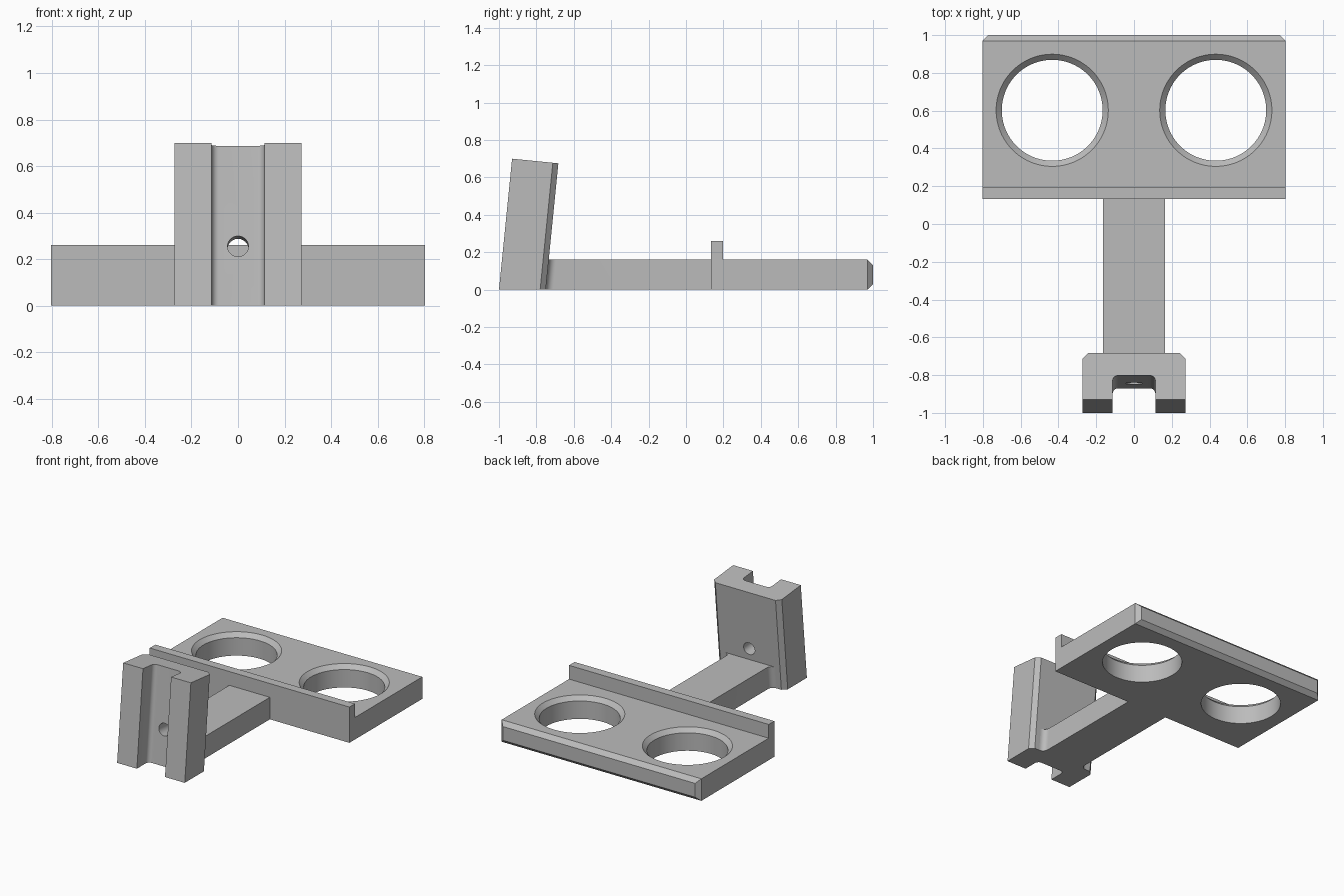
import bpy
import bmesh
from math import sin, cos, pi, radians

old = bpy.data.objects.get("Cube")
if old:
    bpy.data.objects.remove(old, do_unlink=True)

GREY = (0.5, 0.5, 0.5, 1)
grey = bpy.data.materials.new("plain grey plastic")
grey.use_nodes = True
grey.diffuse_color = GREY
grey.node_tree.nodes["Principled BSDF"].inputs["Base Color"].default_value = GREY

TILT = 0.1          # clamp lean: y gained per unit of height
THICK = 0.16        # plate and arm thickness


def loft(name, loops, bevel_rule=None, offset=0.03):
    """Bridge equal-length point loops and cap both ends."""
    bm = bmesh.new()
    rings = [[bm.verts.new(p) for p in loop] for loop in loops]
    count = len(rings[0])
    for a, b in zip(rings, rings[1:]):
        for i in range(count):
            j = (i + 1) % count
            bm.faces.new((a[i], a[j], b[j], b[i]))
    bm.faces.new(rings[0][::-1])
    bm.faces.new(rings[-1])
    if bevel_rule:
        edges = [e for e in bm.edges if all(bevel_rule(v.co) for v in e.verts)]
        bmesh.ops.bevel(bm, geom=edges, offset=offset, segments=1, affect='EDGES')
    bmesh.ops.recalc_face_normals(bm, faces=bm.faces)
    mesh = bpy.data.meshes.new(name)
    bm.to_mesh(mesh)
    bm.free()
    mesh.materials.append(grey)
    obj = bpy.data.objects.new(name, mesh)
    bpy.context.collection.objects.link(obj)
    return obj


def circle(radius, n):
    return [(radius * cos(2 * pi * i / n), radius * sin(2 * pi * i / n)) for i in range(n)]


def arc(cx, cy, r, start, end, n=8):
    angles = [radians(start + (end - start) * i / n) for i in range(n + 1)]
    return [(cx + r * cos(a), cy + r * sin(a)) for a in angles]


def mirrored(half):
    """Close an open half outline (x > 0) with its mirror image."""
    return half + [(-x, y) for x, y in reversed(half)]


def cut(obj, cutter):
    mod = obj.modifiers.new("cut", 'BOOLEAN')
    mod.operation = 'DIFFERENCE'
    mod.solver = 'EXACT'
    mod.object = cutter
    bpy.context.view_layer.objects.active = obj
    bpy.ops.object.modifier_apply(modifier=mod.name)
    bpy.data.objects.remove(cutter, do_unlink=True)


# Plate with raised front lip, back corners chamfered
side = [(0.133, 0), (1, 0), (1, THICK), (0.197, THICK), (0.197, 0.26), (0.133, 0.26)]
plate = loft("holder_plate", [[(x, y, z) for y, z in side] for x in (-0.803, 0.803)],
             lambda co: co.y > 0.99 and abs(co.x) > 0.8)
bm = bmesh.new()
bm.from_mesh(plate.data)
bm.free()

# Two round openings with a chamfered upper rim
for cx in (-0.433, 0.433):
    steps = [(0.267, -0.1), (0.267, 0.13), (0.297, THICK), (0.327, 0.19)]
    cut(plate, loft("opening_cutter",
                    [[(cx + x, 0.602 + y, z) for x, y in circle(r, 96)] for r, z in steps]))

# Arm, flaring with small fillets where it meets the leaning clamp
half_arm = [(0.203, -0.77)] + arc(0.203, -0.71, 0.04, 270, 180) + [(0.163, 0.133)]
outline = mirrored(half_arm)
arm = loft("arm", [[(x, y + (TILT * z if y < 0 else 0), z) for x, y in outline]
                   for z in (0, THICK)])

# Leaning clamp: channel outline swept along the tilt, top square to it
half_clamp = (arc(0.083, -0.90, 0.03, 90, 0) +
              [(0.113, -1), (0.272, -1), (0.272, -0.78), (0.242, -0.75)])
outline = mirrored(half_clamp)
top = []
for x, y in outline:
    z = (0.7 - TILT * (y + 0.93)) / (1 + TILT * TILT)
    top.append((x, y + TILT * z, z))
clamp = loft("clamp", [[(x, y, 0) for x, y in outline], top])

# Screw hole square to the clamp face
cut(clamp, loft("screw_cutter",
                [[(x, -0.845 + d - TILT * z, 0.255 + z - TILT * d) for x, z in circle(0.045, 40)]
                 for d in (-0.1, 0.3)]))

bpy.ops.object.select_all(action='DESELECT')
for obj in (plate, arm, clamp):
    obj.select_set(True)
bpy.context.view_layer.objects.active = plate
bpy.ops.object.shade_smooth_by_angle(angle=radians(25))
